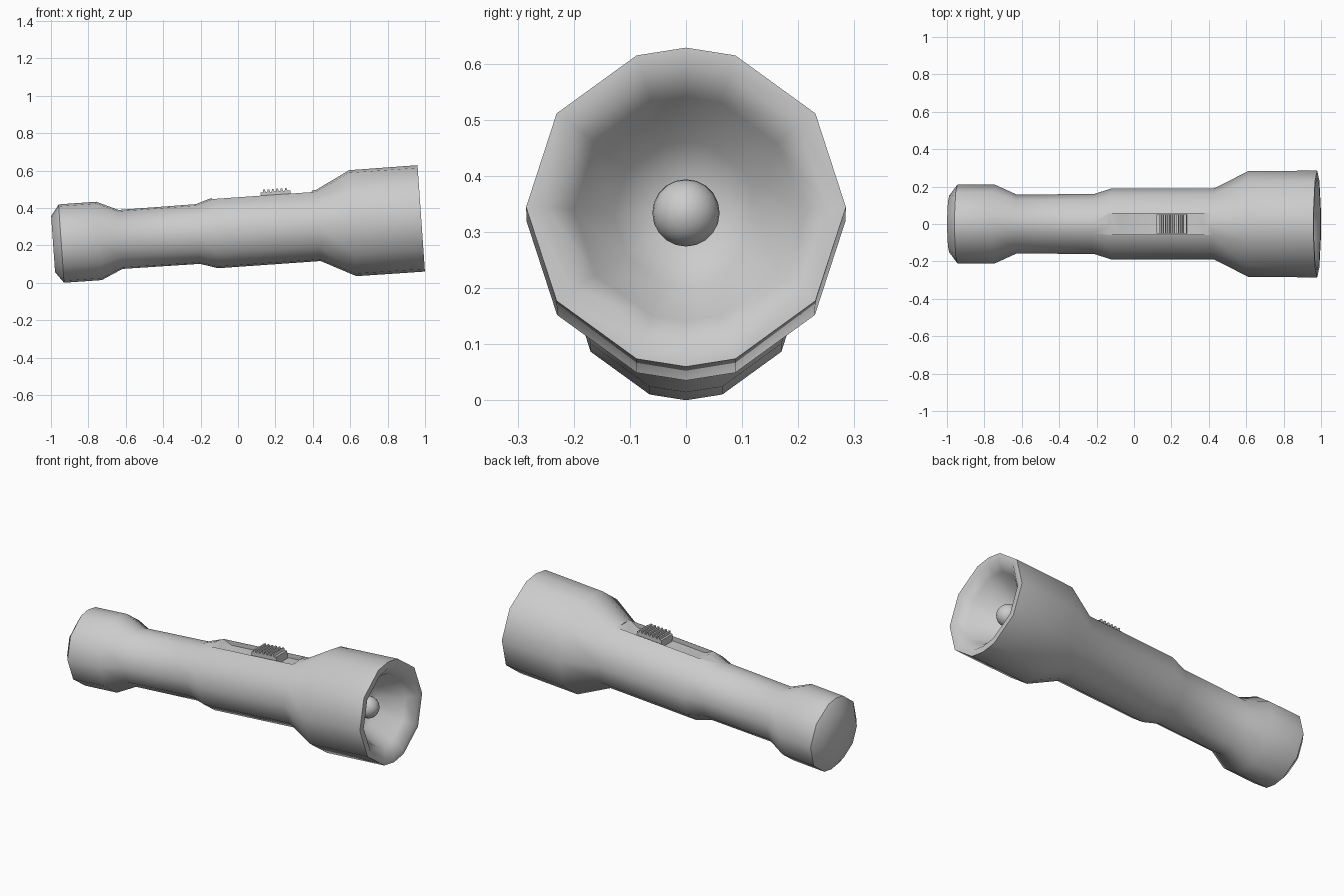
import bpy, bmesh, math
from mathutils import Matrix

if "Cube" in bpy.data.objects:
    bpy.data.objects.remove(bpy.data.objects["Cube"])

# ten-sided section with extra points at the very top and bottom
ANGLES = [0, 36, 72, 90, 108, 144, 180, 216, 252, 270, 288, 324]
TILT = Matrix.Translation((0, 0, 0.276)) @ Matrix.Rotation(math.radians(-4), 4, 'Y')


def finish(name, bm, smooth=50):
    bmesh.ops.recalc_face_normals(bm, faces=bm.faces)
    mesh = bpy.data.meshes.new(name)
    bm.to_mesh(mesh)
    bm.free()
    ob = bpy.data.objects.new(name, mesh)
    bpy.context.collection.objects.link(ob)
    ob.matrix_world = TILT
    return ob


def shade(ob, angle):
    bpy.ops.object.select_all(action='DESELECT')
    ob.select_set(True)
    bpy.context.view_layer.objects.active = ob
    bpy.ops.object.shade_smooth_by_angle(angle=math.radians(angle))


def lathe(name, profile, angles):
    """Spin (along, radius) points round the x axis and cap both ends."""
    bm = bmesh.new()
    rings = [[bm.verts.new((u, r * math.cos(math.radians(a)), r * math.sin(math.radians(a))))
              for a in angles] for u, r in profile]
    n = len(angles)
    for a, b in zip(rings, rings[1:]):
        for i in range(n):
            j = (i + 1) % n
            bm.faces.new((a[i], a[j], b[j], b[i]))
    bm.faces.new(rings[0])
    bm.faces.new(rings[-1])
    return finish(name, bm)


def extrude_y(name, outline, half):
    """Extrude an (x, z) outline symmetrically across y."""
    bm = bmesh.new()
    sides = [[bm.verts.new((x, y, z)) for x, z in outline] for y in (-half, half)]
    n = len(outline)
    for i in range(n):
        j = (i + 1) % n
        bm.faces.new((sides[0][i], sides[0][j], sides[1][j], sides[1][i]))
    for s in sides:
        bm.faces.new(s)
    return finish(name, bm)


# body: tail cap, grip, switch section, head, rim and reflector
body = lathe("torch_body", [
    (-0.991, 0.15), (-0.947, 0.21), (-0.745, 0.21), (-0.63, 0.158), (-0.215, 0.16),
    (-0.12, 0.19), (0.43, 0.19), (0.615, 0.284), (0.982, 0.285), (0.982, 0.25),
    (0.935, 0.2), (0.80, 0.13), (0.77, 0.05)], ANGLES)

# recess for the switch
cutter = extrude_y("recess_cutter", [
    (-0.07, 0.155), (0.36, 0.155), (0.41, 0.185), (0.41, 0.25),
    (-0.13, 0.25), (-0.13, 0.185)], 0.057)
cutter.hide_render = True
mod = body.modifiers.new("recess", 'BOOLEAN')
mod.operation = 'DIFFERENCE'
mod.solver = 'EXACT'
mod.object = cutter
bpy.context.view_layer.objects.active = body
bpy.ops.object.modifier_apply(modifier=mod.name)
bpy.data.objects.remove(cutter)
shade(body, 50)

# sliding switch with a ribbed top
outline = [(0.135, 0.15), (0.135, 0.198)]
RIBS = 6
pitch = 0.14 / RIBS
for i in range(RIBS):
    x = 0.135 + 0.012 + i * pitch
    outline += [(x, 0.198), (x + 0.003, 0.212), (x + 0.012, 0.212), (x + 0.015, 0.198)]
outline += [(0.294, 0.198), (0.294, 0.15)]
switch = extrude_y("sliding_switch", outline, 0.05)
shade(switch, 20)

# bulb: short neck and a round dome
dome = [(0.835 + 0.06 * math.sin(math.radians(t)), 0.06 * math.cos(math.radians(t)))
        for t in range(-30, 90, 15)] + [(0.8948, 0.004)]
bulb = lathe("bulb", [(0.765, 0.045), (0.80, 0.045)] + dome, [i * 18 for i in range(20)])
shade(bulb, 50)
